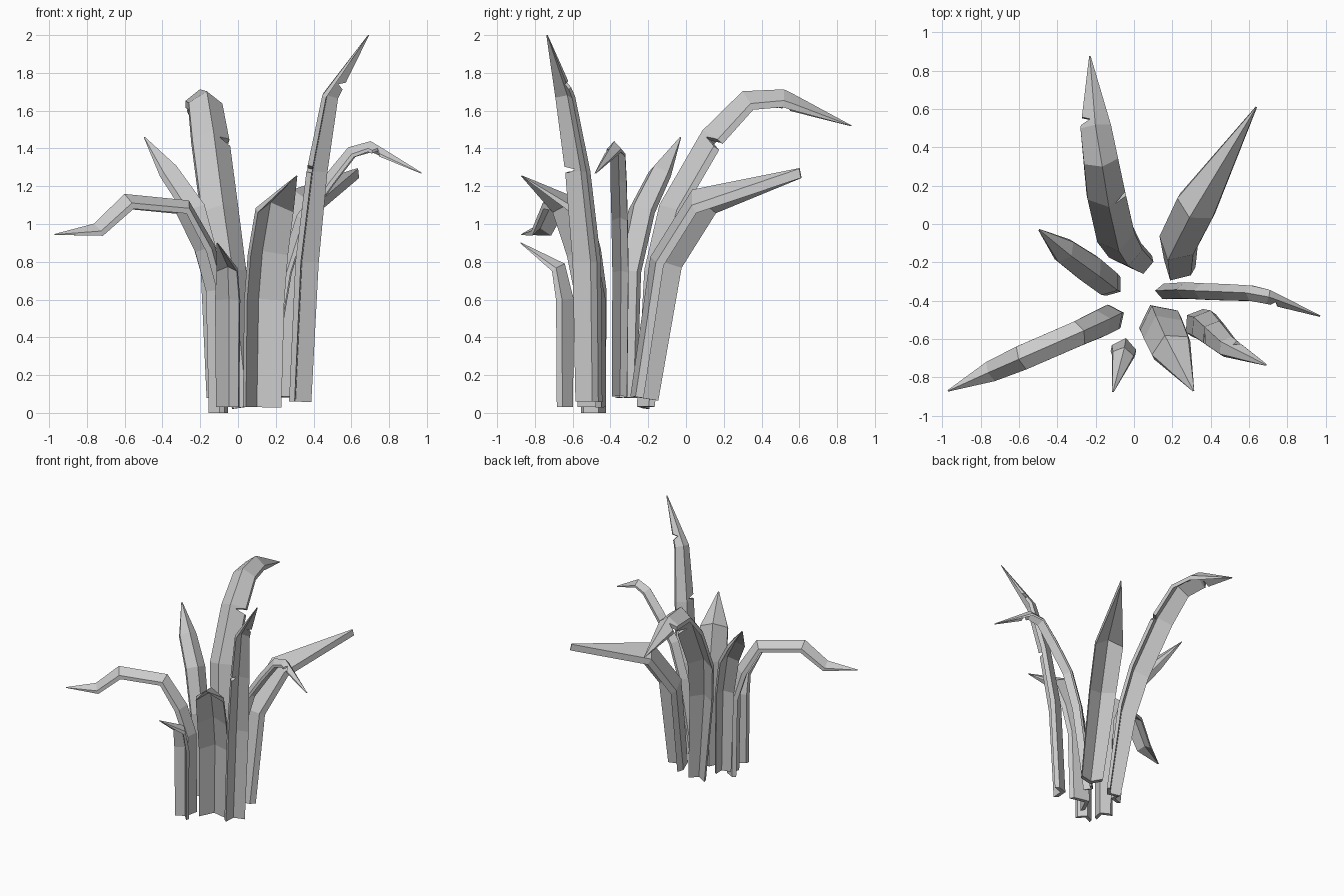
import bpy, bmesh
from mathutils import Vector

if "Cube" in bpy.data.objects:
    bpy.data.objects.remove(bpy.data.objects["Cube"])


def leaf(name, heading, path, notches=(), depth=0.48, tip_thick=0.0):
    """Creased blade: path rows are x, y, z, width; notches are (segment, t, side)."""
    pts = [Vector(p[:3]) for p in path]
    side = Vector((heading[1], -heading[0], 0)).normalized()
    n = len(pts)
    tangents = []
    for i in range(n):
        a = (pts[i] - pts[i - 1]).normalized() if i > 0 else Vector()
        b = (pts[i + 1] - pts[i]).normalized() if i < n - 1 else Vector()
        tangents.append((a + b).normalized())

    # stations: centre, tangent, width, left scale, right scale
    stations = []
    for i in range(n):
        stations.append((pts[i], tangents[i], path[i][3], 1, 1))
        for seg, t, s in sorted(notches):
            if seg != i:
                continue
            d = 0.022 / (pts[i + 1] - pts[i]).length
            for u, k in ((t - d, 1), (t, 0.35), (t + d, 1)):
                stations.append((pts[i].lerp(pts[i + 1], u),
                                 tangents[i].lerp(tangents[i + 1], u).normalized(),
                                 path[i][3] * (1 - u) + path[i + 1][3] * u,
                                 k if s < 0 else 1, k if s > 0 else 1))

    bm = bmesh.new()
    rings = []
    for c, t, w, kl, kr in stations:
        sv = (side - t * side.dot(t)).normalized()
        up = sv.cross(t)
        h, th = w * depth, max(min(0.036, w * 0.25), tip_thick)
        crease = c + up * (h * 0.4 + th * 0.5)
        left = crease + (-sv * w / 2 - up * h * 0.8) * kl
        right = crease + (sv * w / 2 - up * h * 0.8) * kr
        section = [left, crease, right]
        section += [p - up * th for p in reversed(section)]
        rings.append([bm.verts.new(p) for p in section])
    for r0, r1 in zip(rings, rings[1:]):
        for j in range(6):
            k = (j + 1) % 6
            bm.faces.new((r0[j], r0[k], r1[k], r1[j]))
    # end caps, split along the crease
    for r in (rings[0], rings[-1]):
        bm.faces.new((r[0], r[1], r[4], r[5]))
        bm.faces.new((r[1], r[2], r[3], r[4]))
    bmesh.ops.recalc_face_normals(bm, faces=bm.faces)
    me = bpy.data.meshes.new(name)
    bm.to_mesh(me)
    bm.free()
    bpy.context.collection.objects.link(bpy.data.objects.new(name, me))


TIP = 0.008

leaf("leaf_back", (-0.22, 1), [
    (0.04, -0.22, 0.03, 0.13), (-0.04, -0.17, 0.75, 0.18), (-0.09, -0.09, 1.08, 0.20),
    (-0.14, 0.13, 1.46, 0.20), (-0.17, 0.32, 1.655, 0.18), (-0.20, 0.51, 1.665, 0.16),
    (-0.23, 0.875, 1.52, TIP)], [(2, 0.96, 1), (5, 0.1, -1)])

leaf("leaf_back_right", (0.5, 0.87), [
    (0.22, -0.24, 0.08, 0.16), (0.21, -0.13, 0.80, 0.20), (0.31, 0.07, 1.12, 0.21),
    (0.635, 0.605, 1.27, TIP)], depth=0.6, tip_thick=0.05)

leaf("leaf_right", (1, -0.08), [
    (0.14, -0.35, 0.09, 0.08), (0.25, -0.345, 0.75, 0.085), (0.34, -0.35, 1.03, 0.085),
    (0.48, -0.355, 1.23, 0.085), (0.60, -0.36, 1.38, 0.08), (0.70, -0.38, 1.41, 0.075),
    (0.97, -0.48, 1.27, TIP)], [(5, 0.15, 1)], depth=0.65)

leaf("leaf_front_right_tall", (0.75, -0.55), [
    (0.31, -0.50, 0.06, 0.15), (0.345, -0.51, 0.80, 0.16), (0.40, -0.56, 1.28, 0.14),
    (0.475, -0.63, 1.68, 0.11), (0.69, -0.735, 2.0, TIP)], [(2, 0.03, 1), (3, 0.2, -1)], depth=0.4)

leaf("leaf_front", (0.45, -0.9), [
    (0.11, -0.475, 0.03, 0.21), (0.12, -0.48, 0.60, 0.22), (0.14, -0.53, 0.85, 0.22),
    (0.18, -0.62, 1.10, 0.21), (0.31, -0.87, 1.255, TIP)])

leaf("leaf_front_small", (-0.2, -1), [
    (-0.05, -0.635, 0.03, 0.12), (-0.05, -0.635, 0.60, 0.13), (-0.055, -0.67, 0.77, 0.11),
    (-0.11, -0.875, 0.90, TIP)])

leaf("leaf_left_drooping", (-0.9, -0.42), [
    (-0.09, -0.48, 0.0, 0.13), (-0.10, -0.48, 0.65, 0.14), (-0.16, -0.51, 0.87, 0.14),
    (-0.28, -0.565, 1.09, 0.13), (-0.59, -0.70, 1.12, 0.13), (-0.75, -0.77, 0.97, 0.11),
    (-0.97, -0.87, 0.945, TIP)])

leaf("leaf_back_left", (-0.8, 0.6), [
    (-0.10, -0.33, 0.08, 0.12), (-0.12, -0.32, 0.75, 0.14), (-0.21, -0.25, 1.08, 0.15),
    (-0.35, -0.15, 1.28, 0.13), (-0.495, -0.03, 1.46, TIP)])
